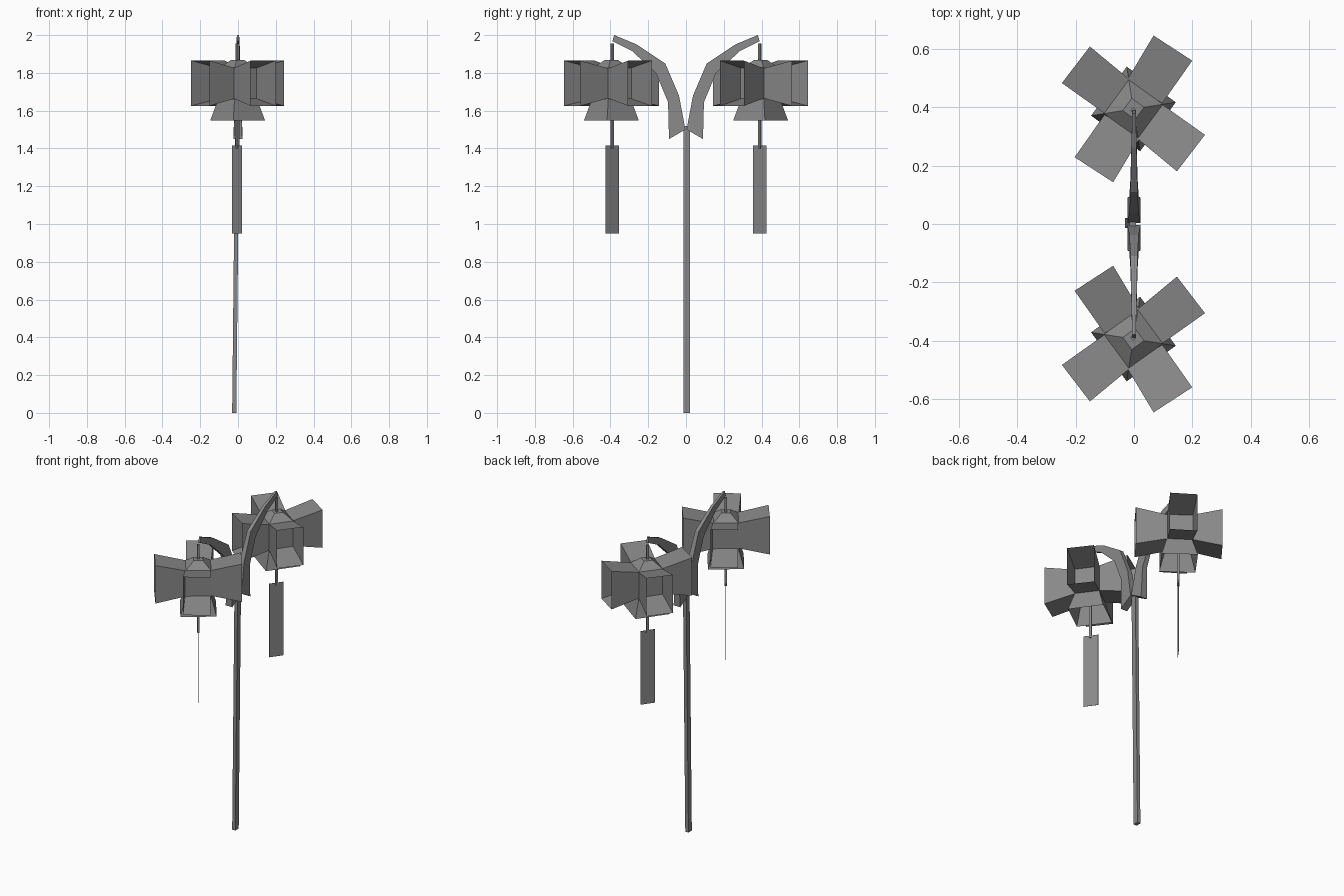
import bpy, bmesh, math
from mathutils import Vector

cube = bpy.data.objects.get("Cube")
if cube:
    bpy.data.objects.remove(cube, do_unlink=True)

grey = bpy.data.materials.new("weathered grey")
grey.use_nodes = True
colour = (0.25, 0.25, 0.25, 1)
grey.diffuse_color = colour
grey.node_tree.nodes["Principled BSDF"].inputs["Base Color"].default_value = colour


def loft(name, rings, caps=(True, True), side=1):
    """Join four-sided rings into one flat-shaded mesh; side -1 mirrors it in y."""
    bm = bmesh.new()
    loops = [[bm.verts.new((p[0], p[1] * side, p[2])) for p in ring] for ring in rings]
    for a, b in zip(loops, loops[1:]):
        for i in range(4):
            j = (i + 1) % 4
            bm.faces.new((a[i], a[j], b[j], b[i]))
    for loop, capped in zip((loops[0], loops[-1]), caps):
        if capped:
            bm.faces.new(loop)
    bmesh.ops.recalc_face_normals(bm, faces=bm.faces)
    mesh = bpy.data.meshes.new(name)
    bm.to_mesh(mesh)
    bm.free()
    mesh.materials.append(grey)
    obj = bpy.data.objects.new(name, mesh)
    bpy.context.collection.objects.link(obj)
    return obj


CX, CY, CZ = -0.002, 0.395, 1.745   # lantern centre
TURN = math.radians(54)


def level_square(half, z, turn=TURN, x=CX, y=CY):
    """Horizontal square ring."""
    r = half * math.sqrt(2)
    return [(x + r * math.cos(turn + math.radians(a)),
             y + r * math.sin(turn + math.radians(a)), z) for a in (45, 135, 225, 315)]


def upright_ring(angle, reach, half_w, half_h):
    """Vertical rectangle facing outward from the lantern centre."""
    out = Vector((math.cos(angle), math.sin(angle), 0))
    across = Vector((-out.y, out.x, 0))
    c = Vector((CX, CY, CZ)) + out * reach
    return [c + across * (half_w * u) + Vector((0, 0, half_h * v))
            for u, v in ((1, 1), (-1, 1), (-1, -1), (1, -1))]


# Leaning post
loft("post", [
    [(x + dx * 0.011, 0.003 + dy * 0.017, z)
     for dx, dy in ((1, 1), (-1, 1), (-1, -1), (1, -1))]
    for x, z in ((-0.02, 0), (-0.004, 1.52))])

# Arm stations: inner (y, z), outer (y, z), half thickness
ARM = [((0.003, 1.50), (0.09, 1.45), 0.023),
       ((0.037, 1.68), (0.095, 1.645), 0.016),
       ((0.11, 1.85), (0.16, 1.80), 0.012),
       ((0.26, 1.95), (0.285, 1.915), 0.009),
       ((0.38, 2.00), (0.39, 1.968), 0.006)]

for label, side in (("back", 1), ("front", -1)):
    # Curved, tapering arm
    loft(f"{label}_arm", [
        [(-w, *inner), (w, *inner), (w, *outer), (-w, *outer)]
        for inner, outer, w in ARM], side=side)

    # Lantern body with its pyramid cap
    loft(f"{label}_lantern_body", [
        level_square(0.0725, CZ - 0.08),
        level_square(0.0725, CZ + 0.08),
        level_square(0.026, 1.867)], side=side)

    # Four open side horns
    for n, degrees in enumerate((57, 142.5, 237, 322.5)):
        a = math.radians(degrees)
        loft(f"{label}_side_horn_{n + 1}", [
            upright_ring(a, 0.07, 0.0725, 0.08),
            upright_ring(a, 0.249, 0.079, 0.12)], caps=(False, False), side=side)

    # Open horn underneath
    loft(f"{label}_lower_horn", [
        level_square(0.0725, CZ - 0.08),
        level_square(0.104, 1.548)], caps=(False, False), side=side)

    # Hanging rod
    loft(f"{label}_rod", [
        level_square(0.007, z, x=-0.003, y=0.391) for z in (1.40, 1.955)], side=side)

    # Thin hanging tag
    loft(f"{label}_tag", [
        [(-0.03 + o, 0.354, z), (-0.03 - o, 0.354, z),
         (0.021 - o, 0.425, z), (0.021 + o, 0.425, z)]
        for z, o in ((0.95, 0.001), (1.415, 0.001))], side=side)
